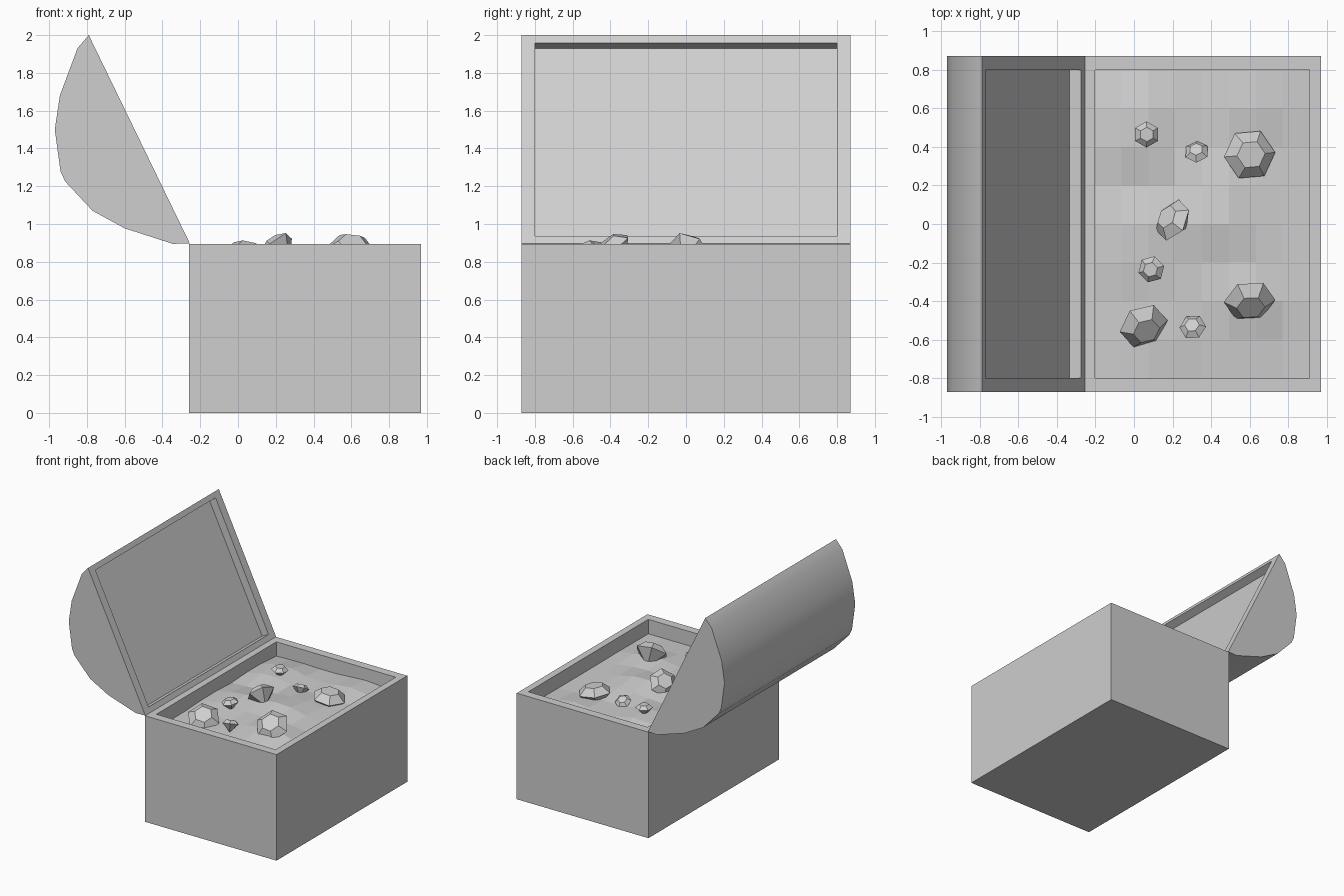
import bpy, bmesh, math
from mathutils import Matrix, Vector

if "Cube" in bpy.data.objects:
    bpy.data.objects.remove(bpy.data.objects["Cube"], do_unlink=True)

grey = bpy.data.materials.new("plain_grey")
grey.use_nodes = True
grey.diffuse_color = (0.62, 0.62, 0.62, 1)
grey.node_tree.nodes["Principled BSDF"].inputs["Base Color"].default_value = (0.62, 0.62, 0.62, 1)

HALF = 0.872      # half depth of chest
INNER = 0.80      # half depth of openings


def finish(bm, name):
    mesh = bpy.data.meshes.new(name)
    bm.to_mesh(mesh)
    bm.free()
    obj = bpy.data.objects.new(name, mesh)
    mesh.materials.append(grey)
    bpy.context.collection.objects.link(obj)
    return obj


def hollow_prism(name, profile, direction, rim, depth):
    """Extrude an xz profile along y and sink a recess in the face towards direction."""
    bm = bmesh.new()
    cap = bm.faces.new([bm.verts.new((x, -HALF, z)) for x, z in profile])
    side = bmesh.ops.extrude_face_region(bm, geom=[cap], use_keep_orig=True)["geom"]
    for v in side:
        if isinstance(v, bmesh.types.BMVert):
            v.co.y = HALF
    bmesh.ops.recalc_face_normals(bm, faces=bm.faces[:])
    face = max(bm.faces, key=lambda f: f.normal.dot(direction))
    normal = face.normal.copy()
    bmesh.ops.inset_region(bm, faces=[face], thickness=rim, use_even_offset=True)
    for v in face.verts:
        v.co.y = math.copysign(INNER, v.co.y)
    floor = bmesh.ops.extrude_discrete_faces(bm, faces=[face])["faces"][0]
    bmesh.ops.translate(bm, verts=floor.verts[:], vec=-normal * depth)
    return finish(bm, name)


# Chest body
hollow_prism("chest_body", [(-0.26, 0), (0.97, 0), (0.97, 0.895), (-0.26, 0.895)],
             Vector((0, 0, 1)), 0.058, 0.8)

# Open lid with rounded back
lid = hollow_prism("lid", [(-0.255, 0.897), (-0.79, 2.0), (-0.85, 1.93), (-0.943, 1.68),
                           (-0.97, 1.50), (-0.94, 1.28), (-0.915, 1.225), (-0.77, 1.07),
                           (-0.60, 0.977), (-0.345, 0.895)],
                   Vector((0.9, 0, 0.44)), 0.045, 0.067)
bpy.ops.object.select_all(action='DESELECT')
lid.select_set(True)
bpy.context.view_layer.objects.active = lid
bpy.ops.object.shade_smooth_by_angle(angle=math.radians(40))

# Lumpy heap inside the chest: x, y, height, radius of each mound
mounds = [(0.02, 0.5, 0.07, 0.2), (0.42, 0.04, 0.07, 0.22), (0.03, -0.08, 0.06, 0.2),
          (0.6, -0.4, 0.06, 0.18), (0.62, 0.65, 0.04, 0.18), (0.2, -0.5, 0.03, 0.2)]
bm = bmesh.new()
bmesh.ops.create_grid(bm, x_segments=8, y_segments=8, size=1)
for v in bm.verts:
    x, y = 0.3535 + v.co.x * 0.558, v.co.y * INNER
    z = 0.773 + sum(h * math.exp(-((x - a) ** 2 + (y - b) ** 2) / r ** 2)
                    for a, b, h, r in mounds)
    v.co = (x, y, z)
finish(bm, "heap")


# Cut gems: hexagonal table, girdle and pointed base
def gem(name, x, y, z, radius, tilt, toward, spin=0):
    bm = bmesh.new()
    rings = []
    for r, h in ((0.55, 0.4), (1, 0)):
        rings.append([bm.verts.new((r * math.cos(a), r * math.sin(a), h))
                      for a in (math.radians(60 * i + spin) for i in range(6))])
    tip = bm.verts.new((0, 0, -0.95))
    bm.faces.new(rings[0])
    for i in range(6):
        j = (i + 1) % 6
        bm.faces.new((rings[1][i], rings[1][j], rings[0][j], rings[0][i]))
        bm.faces.new((tip, rings[1][j], rings[1][i]))
    bmesh.ops.recalc_face_normals(bm, faces=bm.faces[:])
    a = math.radians(toward)
    axis = Vector((-math.sin(a), math.cos(a), 0))
    bm.transform(Matrix.Translation((x, y, z))
                 @ Matrix.Rotation(math.radians(tilt), 4, axis)
                 @ Matrix.Scale(radius, 4))
    finish(bm, name)


gem("large_gem_back", 0.60, 0.36, 0.81, 0.135, 8, 0, 5)
gem("large_gem_front", 0.05, -0.53, 0.83, 0.13, 35, -60, 10)
gem("large_gem_right", 0.60, -0.40, 0.86, 0.135, 40, -80, 0)
gem("large_gem_middle", 0.20, 0.02, 0.865, 0.115, 50, 150, 20)
gem("small_gem_back", 0.065, 0.465, 0.86, 0.068, 3, 0, 30)
gem("small_gem_side", 0.325, 0.375, 0.81, 0.065, 30, 100, 30)
gem("small_gem_middle", 0.09, -0.235, 0.86, 0.07, 10, 200, 15)
gem("small_gem_front", 0.305, -0.535, 0.85, 0.07, 25, 110, 0)
